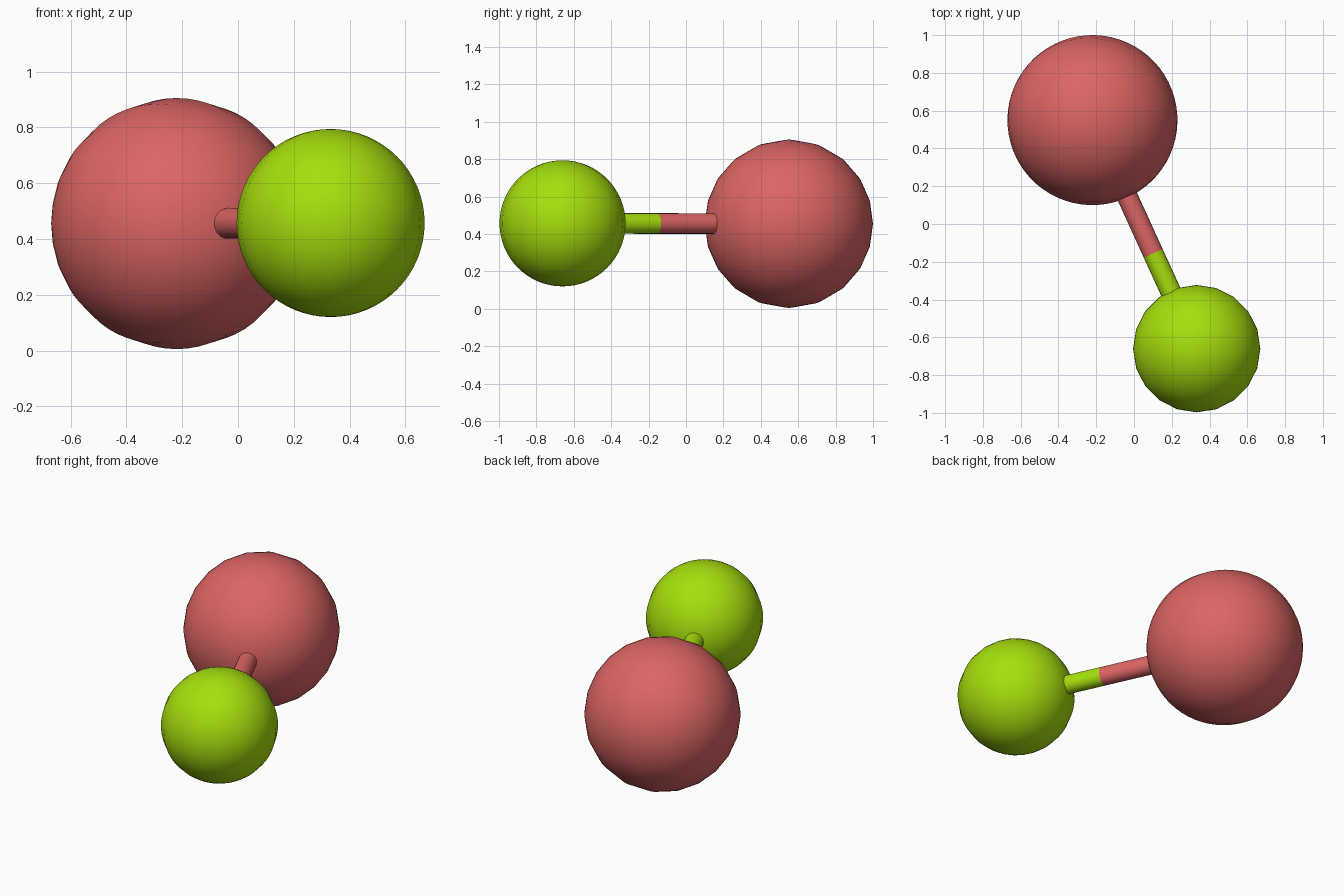
import bpy, math
from mathutils import Vector

if "Cube" in bpy.data.objects:
    bpy.data.objects.remove(bpy.data.objects["Cube"])

def material(name, color):
    m = bpy.data.materials.new(name)
    m.diffuse_color = (*color, 1)
    m.use_nodes = True
    m.node_tree.nodes["Principled BSDF"].inputs["Base Color"].default_value = m.diffuse_color
    return m

RED = material("red", (0.72, 0.13, 0.13))
GREEN = material("green", (0.38, 0.74, 0.004))

def finish(name, mat):
    ob = bpy.context.object
    ob.name = name
    ob.data.materials.append(mat)
    bpy.ops.object.shade_smooth_by_angle(angle=math.radians(40))
    return ob

def ball(name, centre, radius, axis, mat):
    bpy.ops.mesh.primitive_uv_sphere_add(
        segments=20, ring_count=32, radius=radius, location=centre,
        rotation=Vector(axis).to_track_quat('Z', 'Y').to_euler())
    return finish(name, mat)

def rod(name, a, b, radius, mat):
    d = b - a
    bpy.ops.mesh.primitive_cylinder_add(
        vertices=20, radius=radius, depth=d.length, location=(a + b) / 2,
        rotation=d.to_track_quat('Z', 'Y').to_euler())
    return finish(name, mat)

big = Vector((-0.22, 0.55, 0.455))
small = Vector((0.332, -0.66, 0.457))
split = big.lerp(small, 0.583)

# Two balls
ball("large_ball", big, 0.45, (0.87, -0.5, 0), RED)
ball("small_ball", small, 0.337, (0, 0, 1), GREEN)

# Connecting rod in two colours
rod("rod_large_half", big, split, 0.055, RED)
rod("rod_small_half", split, small, 0.055, GREEN)
